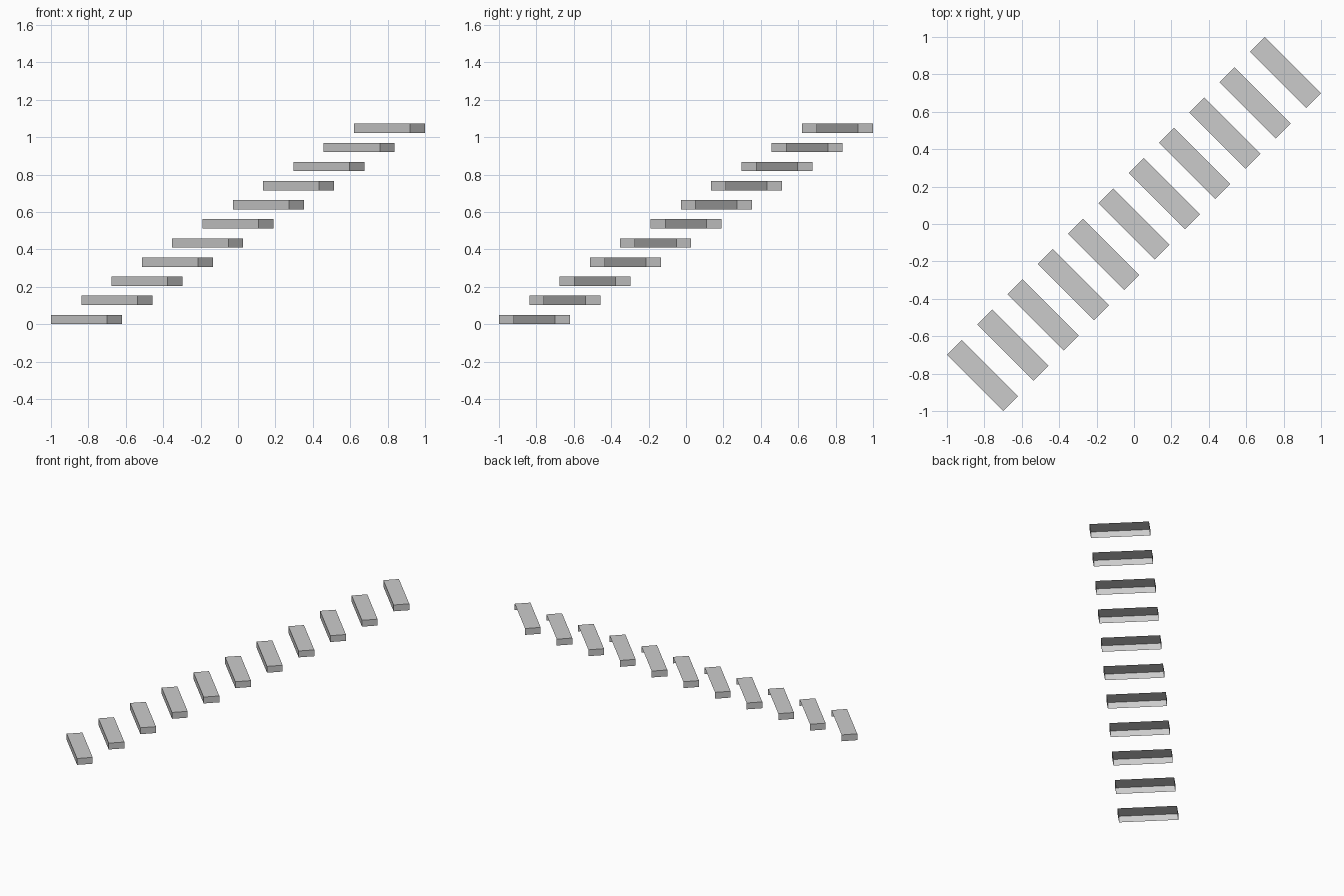
import bpy
import bmesh
from math import pi, sqrt
from mathutils import Matrix, Vector

if "Cube" in bpy.data.objects:
    bpy.data.objects.remove(bpy.data.objects["Cube"], do_unlink=True)

STEPS = 11
LENGTH, WIDTH, HEIGHT = 0.30 * sqrt(2), 0.08 * sqrt(2), 0.05
FIRST = Vector((-0.81, -0.81, HEIGHT / 2))
LAST = Vector((0.81, 0.81, 1.022 + HEIGHT / 2))

grey = bpy.data.materials.new("light_grey")
grey.use_nodes = True
colour = (0.6, 0.6, 0.6, 1)
grey.diffuse_color = colour
grey.node_tree.nodes["Principled BSDF"].inputs["Base Color"].default_value = colour

# One step shell: tread, front riser and two ends, open underneath and behind
bm = bmesh.new()
bmesh.ops.create_cube(bm, size=1)
bmesh.ops.scale(bm, vec=(LENGTH, WIDTH, HEIGHT), verts=bm.verts)
bm.normal_update()
hidden = [f for f in bm.faces if f.normal.z < -0.5 or f.normal.y > 0.5]
bmesh.ops.delete(bm, geom=hidden, context="FACES")
bmesh.ops.rotate(bm, cent=(0, 0, 0), matrix=Matrix.Rotation(-pi / 4, 3, "Z"), verts=bm.verts)
mesh = bpy.data.meshes.new("step")
bm.to_mesh(mesh)
bm.free()
mesh.materials.append(grey)

# Straight diagonal flight of floating steps
for i in range(STEPS):
    step = bpy.data.objects.new(f"step_{i + 1}", mesh)
    step.location = FIRST.lerp(LAST, i / (STEPS - 1))
    bpy.context.collection.objects.link(step)
